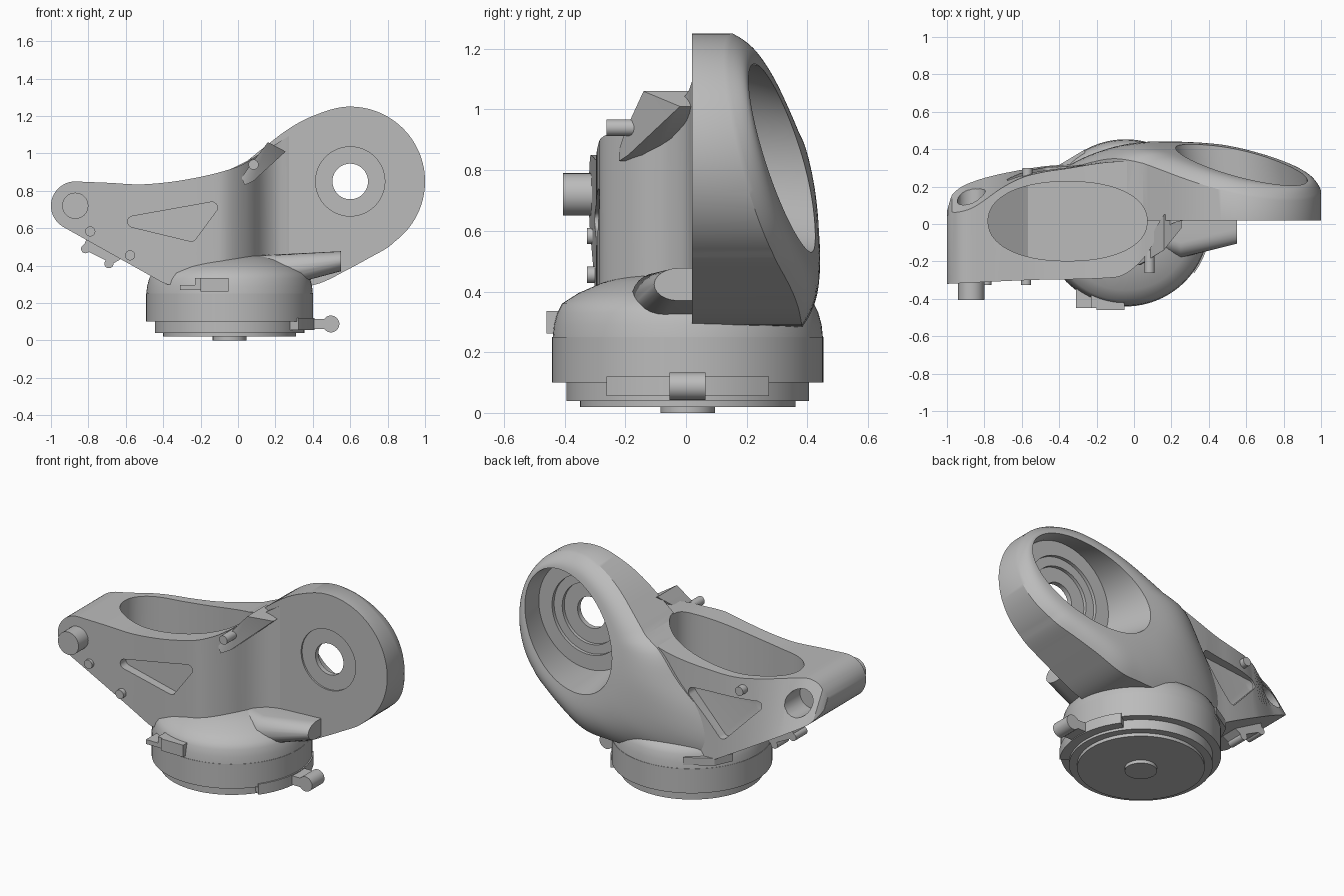
import bpy, bmesh, math
from mathutils import Vector

old = bpy.data.objects.get("Cube")
if old:
    bpy.data.objects.remove(old)

grey = bpy.data.materials.new("cast_grey")
grey.use_nodes = True
GREY = (0.5, 0.5, 0.5, 1)
grey.diffuse_color = GREY
grey.node_tree.nodes["Principled BSDF"].inputs["Base Color"].default_value = GREY


def finish(name, bm):
    bmesh.ops.remove_doubles(bm, verts=bm.verts, dist=0.0002)
    bmesh.ops.recalc_face_normals(bm, faces=bm.faces)
    me = bpy.data.meshes.new(name)
    bm.to_mesh(me)
    bm.free()
    me.materials.append(grey)
    ob = bpy.data.objects.new(name, me)
    bpy.context.collection.objects.link(ob)
    return ob


def smooth(ob, angle=32):
    bpy.ops.object.select_all(action='DESELECT')
    ob.select_set(True)
    bpy.context.view_layer.objects.active = ob
    bpy.ops.object.shade_smooth_by_angle(angle=math.radians(angle))


def curve(pts):
    """Smooth function through (position, value) points."""
    def slope(i):
        a, b = pts[max(i - 1, 0)], pts[min(i + 1, len(pts) - 1)]
        return (b[1] - a[1]) / (b[0] - a[0])

    def f(x):
        x = min(max(x, pts[0][0]), pts[-1][0])
        i = next(k for k in range(len(pts) - 1) if x <= pts[k + 1][0])
        (x0, y0), (x1, y1) = pts[i], pts[i + 1]
        h = x1 - x0
        t = (x - x0) / h
        u = 1 - t
        return (y0 * u * u * (1 + 2 * t) + y1 * t * t * (3 - 2 * t)
                + h * t * u * (slope(i) * u - slope(i + 1) * t))
    return f


def bridge(bm, rings, closed=False):
    n = len(rings[0])
    for a, b in zip(rings, rings[1:] + (rings[:1] if closed else [])):
        for i in range(n):
            j = (i + 1) % n
            bm.faces.new((a[i], a[j], b[j], b[i]))


def slab(name, xs, front, back, bottom, top):
    """Four-sided solid whose sides are functions of x; the back may lean."""
    bm = bmesh.new()
    rings = [[bm.verts.new(p) for p in (
        (x, front(x), bottom(x)), (x, front(x), top(x)),
        (x, back(x, top(x)), top(x)), (x, back(x, bottom(x)), bottom(x)))] for x in xs]
    bridge(bm, rings)
    bm.faces.new(rings[0])
    bm.faces.new(rings[-1])
    return finish(name, bm)


def lathe(name, profile, x, y, n=96):
    bm = bmesh.new()
    rings = [[bm.verts.new((x + r * math.cos(i * math.tau / n),
                            y + r * math.sin(i * math.tau / n), z))
              for i in range(n)] for r, z in profile]
    bridge(bm, rings)
    bm.faces.new(rings[0])
    bm.faces.new(rings[-1])
    smooth(finish(name, bm))


def rod(name, r, a, b, n=32):
    a, b = Vector(a), Vector(b)
    bm = bmesh.new()
    bmesh.ops.create_cone(bm, cap_ends=True, segments=n, radius1=r, radius2=r,
                          depth=(b - a).length)
    bm.transform((b - a).to_track_quat('Z', 'Y').to_matrix().to_4x4())
    bmesh.ops.translate(bm, verts=bm.verts, vec=(a + b) / 2)
    ob = finish(name, bm)
    smooth(ob)
    return ob


def hull(name, pts):
    bm = bmesh.new()
    for p in pts:
        bm.verts.new(p)
    bmesh.ops.convex_hull(bm, input=bm.verts)
    loose = [v for v in bm.verts if not v.link_faces]
    bmesh.ops.delete(bm, geom=loose, context='VERTS')
    bmesh.ops.dissolve_limit(bm, angle_limit=0.02, verts=bm.verts, edges=bm.edges)
    ob = finish(name, bm)
    smooth(ob)
    return ob


def box(name, x, y, z):
    return hull(name, [(a, b, c) for a in x for b in y for c in z])


def window(name, corners, outer, r=0.03):
    """Rounded triangular cutter; each corner has its own depth."""
    ring = [(r * math.cos(k * math.tau / 24), r * math.sin(k * math.tau / 24))
            for k in range(24)]
    return hull(name, [(x + u, y, z + v) for x, inner, z in corners
                       for u, v in ring for y in (inner, outer)])


def cut(ob, cutter):
    m = ob.modifiers.new("cut", 'BOOLEAN')
    m.operation, m.solver, m.object = 'DIFFERENCE', 'EXACT', cutter
    bpy.context.view_layer.objects.active = ob
    bpy.ops.object.modifier_apply(modifier=m.name)


# Turntable base and its domed top
BX, BY = -0.045, 0.006
lathe("turntable_base", [(0.09, 0), (0.09, 0.02), (0.355, 0.02), (0.355, 0.04),
      (0.4, 0.04), (0.4, 0.1), (0.447, 0.1), (0.447, 0.25)], BX, BY)
lathe("base_dome", [(0.445, 0.25), (0.441, 0.29), (0.43, 0.33), (0.415, 0.36),
      (0.36, 0.395), (0.28, 0.43), (0.2, 0.45), (0.1, 0.46), (0.01, 0.463)], BX, BY)

# Left arm: a tapering block with a round tip and a leaning back
CX, CZ, CR = -0.87, 0.72, 0.13
top_curve = curve([(-0.87, 0.85), (-0.7, 0.843), (-0.5, 0.835), (-0.25, 0.865),
                   (0, 0.93), (0.12, 1.0), (0.3, 1.11)])


def half(x):
    return math.sqrt(max(CR * CR - (x - CX) ** 2, 0))


def arm_top(x):
    return CZ + half(x) if x < CX else top_curve(x)


def arm_bottom(x):
    return CZ - half(x) if x < -0.94 else max(0.3, 0.61 - (x + 0.94) * 0.56)


arm_front = curve([(-1, -0.32), (-0.57, -0.3), (-0.1, -0.285), (-0.02, -0.25),
                   (0.07, -0.16), (0.13, -0.06), (0.2, 0.0), (0.28, 0.022), (0.3, 0.03)])
back_line = curve([(-1, 0.07), (-0.97, 0.16), (-0.85, 0.23), (-0.6, 0.29),
                   (-0.4, 0.315), (0.05, 0.32), (0.2, 0.15), (0.3, 0.05)])
lean = curve([(-1, 0.6), (-0.87, 0.5), (-0.7, 0.2), (-0.55, 0.08), (0, 0), (0.3, 0)])


def arm_back(x, z):
    return back_line(x) - lean(x) * (z - arm_bottom(x))


xs = [CX - CR * math.cos(i * math.pi / 24) for i in range(12)]
xs += [CX + i * (0.3 - CX) / 50 for i in range(51)]
arm = slab("left_arm", xs, arm_front, arm_back, arm_bottom, arm_top)

# Right arm: a round housing with a slanted open back that sweeps to the base
HX, HZ = 0.6, 0.85
N = 128
sweep = [(0.6, 1.25), (0.4, 1.2), (0.2, 1.08), (0.05, 0.96), (-0.05, 0.91),
         (-0.2, 0.72), (-0.42, 0.38), (-0.35, 0.3), (0, 0.29), (0.25, 0.285),
         (0.4, 0.295), (0.57, 0.37), (0.7, 0.44), (0.83, 0.52)]
polar = [(math.atan2(z - HZ, x - HX) % math.tau, math.hypot(x - HX, z - HZ))
         for x, z in sweep]
sweep_radius = curve(polar)


def outline(a):
    return sweep_radius(a) if polar[0][0] < a < polar[-1][0] else 0.4


def opening(a, tilt=math.radians(33)):
    return 1 / math.hypot(math.cos(a - tilt) / 0.38, math.sin(a - tilt) / 0.275)


def back_y(x, z):
    plane = 0.315 - 0.19 * (x - HX) - 0.25 * (z - HZ)
    limit = 0.45 - 0.3 * max(0, 0.2 - x) ** 2
    return -math.log(math.exp(-40 * plane) + math.exp(-40 * limit)) / 40


bm = bmesh.new()
rings = []


def ring(radius, depth, shift=0):
    row = []
    for i in range(N):
        a = i * math.tau / N
        r = radius(a)
        x = HX + r * math.cos(a) - 0.025 * shift
        z = HZ + r * math.sin(a) - 0.01 * shift
        row.append(bm.verts.new((x, depth(x, z), z)))
    rings.append(row)


for r, y in [(0.095, 0.03), (0.185, 0.03), (0.185, 0.02)]:
    ring(lambda a: r, lambda x, z: y)
ring(outline, lambda x, z: 0.02)
for k in range(13):
    t = 1 - k / 12
    ring(lambda a: opening(a) + (outline(a) - opening(a)) * t,
         lambda x, z: back_y(x, z) - 0.065 * t ** 3, 1 - t)
for r, y in [(0.33, 0.1), (0.24, 0.1), (0.24, 0.08), (0.185, 0.08),
             (0.185, 0.06), (0.095, 0.06)]:
    ring(lambda a: r, lambda x, z: y)
bridge(bm, rings, closed=True)
housing = finish("right_arm_housing", bm)

# Cut the deep pocket, the side windows and the tip socket
PX, PY, PR = -0.355, 0.015, 0.425


def pocket_half(x):
    u = min(abs((x - PX) / PR), 1)
    return max(0.212 * (1 - u ** 2.2) ** (1 / 2.2), 0.004)


pocket = slab("pocket_cutter",
              [PX - PR * math.cos(i * math.pi / 48) for i in range(49)],
              lambda x: PY - pocket_half(x), lambda x, z: PY + pocket_half(x),
              lambda x: 0.475 + max(0, -0.57 - x) * 0.7, lambda x: 1.4)
cutters = [
    pocket,
    window("front_window_cutter", [(-0.56, -0.245, 0.635), (-0.14, -0.245, 0.71),
                                   (-0.25, -0.245, 0.56)], -0.5),
    window("back_window_cutter", [(-0.27, 0.255, 0.69), (-0.65, 0.222, 0.68),
                                  (-0.46, 0.25, 0.48)], 0.5),
    rod("socket_cutter", 0.075, (CX, 0.03, CZ), (CX, 0.5, CZ))]
for c in cutters:
    cut(arm, c)
cut(housing, pocket)
for c in cutters:
    bpy.data.objects.remove(c)
smooth(arm)
smooth(housing)
rod("pocket_floor_disc", 0.095, (-0.37, 0.01, 0.46), (-0.37, 0.01, 0.48))

# Boss and pins
rod("tip_boss", 0.07, (CX, -0.405, CZ), (CX, -0.2, CZ))
for name, x, z in [("outer_pin", -0.79, 0.583), ("inner_pin", -0.577, 0.455)]:
    rod(name, 0.027, (x, -0.327, z), (x, -0.25, z))
rod("back_pin", 0.027, (-0.57, 0.22, 0.77), (-0.57, 0.3, 0.77))
rod("upper_pin", 0.027, (0.083, -0.262, 0.94), (0.083, -0.1, 0.94))

# Lugs joining the housing to the arm and the base
hull("upper_lug", [(x, y, z) for x, z, f, b in [
     (0.02, 0.87, -0.22, -0.17), (0.035, 0.83, -0.22, -0.15), (0.08, 0.85, -0.19, -0.1),
     (0.255, 1.01, -0.02, 0.05), (0.16, 1.06, -0.14, 0.05), (0.06, 0.93, -0.2, -0.12)]
     for y in (f, b)])
lug = []
for x, front, low, high in [(0.1, -0.13, 0.28, 0.455), (0.25, -0.18, 0.29, 0.46),
                            (0.55, -0.105, 0.37, 0.477)]:
    mid, h, w = (low + high) / 2, (high - low) / 2, 0.08
    lug += [(x, 0.03, low), (x, 0.03, high)]
    lug += [(x, front + w - w * math.cos(a), mid + h * math.sin(a))
            for a in (i * math.pi / 12 for i in range(-6, 7))]
hull("lower_lug", lug)
hull("back_lug", [(x, y, z) for x, y in [(-0.46, 0.2), (-0.41, 0.31), (-0.26, 0.4),
     (-0.3, 0.2)] for z in (0.275, 0.32)])

# Latches and lever
box("front_latch", (-0.2, -0.05), (-0.46, -0.36), (0.262, 0.335))
box("front_latch_arm", (-0.23, -0.18), (-0.45, -0.36), (0.295, 0.335))
box("front_latch_tongue", (-0.31, -0.18), (-0.45, -0.33), (0.27, 0.297))
hull("side_plate", [(BX + r * math.cos(a), BY + r * math.sin(a), z)
     for a in (math.radians(d) for d in range(-36, 37, 6))
     for r in (0.39, 0.455) for z in (0.055, 0.12)])
box("lever_arm", (0.35, 0.5), (-0.055, 0.065), (0.06, 0.115))
rod("lever_grip", 0.045, (0.497, -0.055, 0.088), (0.497, 0.065, 0.088))

# Clip under the arm
hull("clip_bar", [(x, y, z) for x, z in [(-0.83, 0.49), (-0.8, 0.57), (-0.6, 0.45),
     (-0.67, 0.41)] for y in (0.02, 0.13)])
for x, z in [(-0.815, 0.49), (-0.69, 0.41)]:
    rod("clip_knob", 0.024, (x, 0.02, z), (x, 0.13, z))
